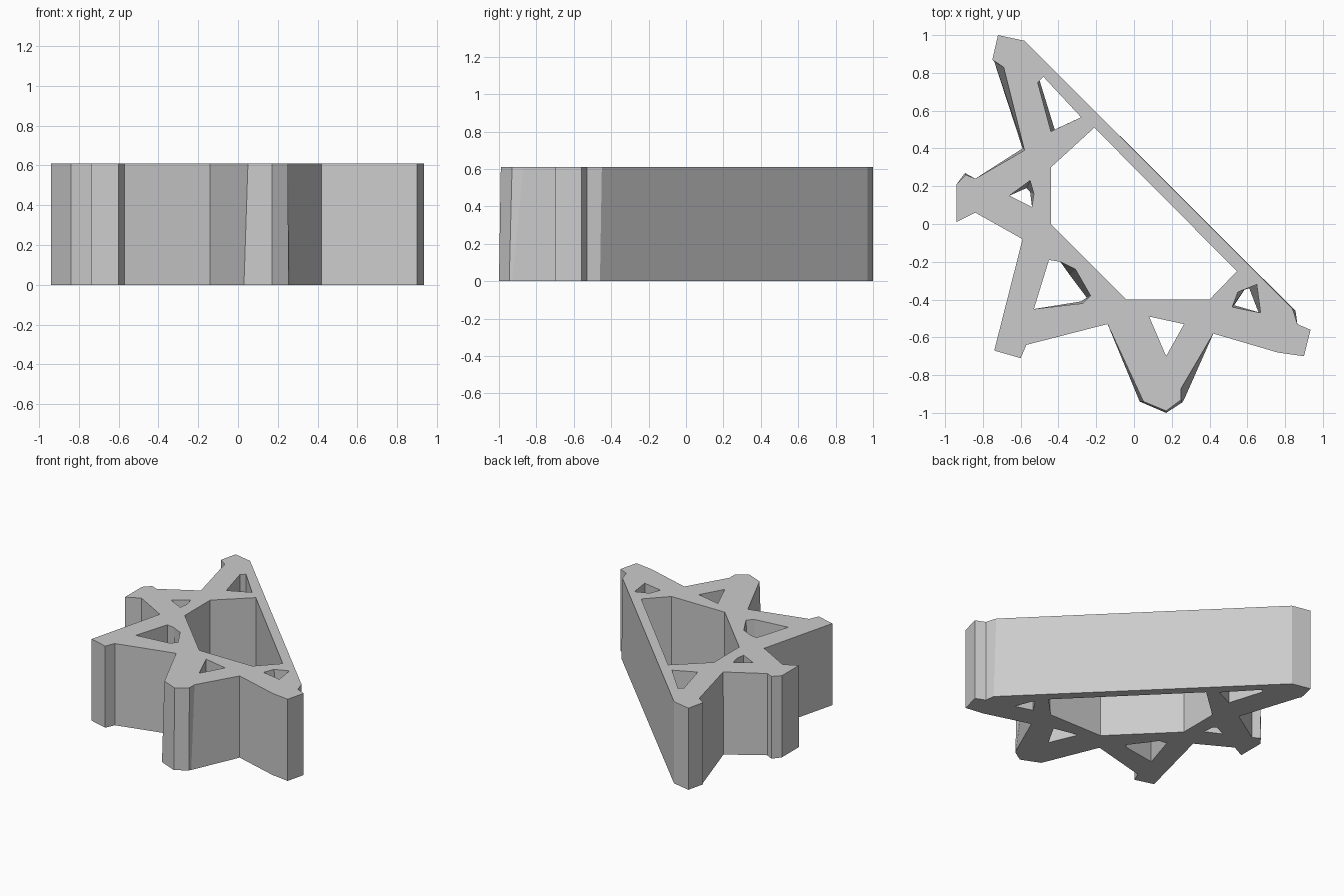
import bpy, bmesh

HEIGHT = 0.61

# Outer star-shaped outline, clockwise from the back tip (top face)
outline = [(-0.72, 1.0), (-0.58, 0.97), (0.84, -0.45), (0.865, -0.53), (0.935, -0.56),
           (0.90, -0.70), (0.76, -0.68), (0.42, -0.58), (0.25, -0.87), (0.25, -0.93),
           (0.17, -0.99), (0.05, -0.94), (-0.14, -0.53), (-0.22, -0.55), (-0.57, -0.64),
           (-0.60, -0.71), (-0.74, -0.67), (-0.59, -0.08), (-0.84, 0.06), (-0.94, 0.01),
           (-0.94, 0.21), (-0.89, 0.26), (-0.84, 0.24), (-0.58, 0.39), (-0.69, 0.83),
           (-0.75, 0.87)]
# Corners that sit elsewhere on the bottom face, where walls lean
outline_low = {2: (0.855, -0.46), 8: (0.265, -0.93), 9: (0.255, -0.945), 10: (0.17, -1.0),
               11: (0.03, -0.94), 21: (-0.895, 0.27), 23: (-0.59, 0.40), 24: (-0.74, 0.86)}

# Through holes: (top corners, moved bottom corners)
holes = [
    # large central opening
    ([(-0.21, 0.51), (0.545, -0.25), (0.40, -0.40), (-0.04, -0.40), (-0.44, 0.0), (-0.44, 0.30)], {}),
    # back arm
    ([(-0.51, 0.75), (-0.48, 0.78), (-0.28, 0.565), (-0.44, 0.49)], {0: (-0.50, 0.76), 3: (-0.42, 0.50)}),
    # left arm
    ([(-0.66, 0.15), (-0.55, 0.23), (-0.53, 0.16), (-0.54, 0.09)], {1: (-0.57, 0.19), 2: (-0.55, 0.17)}),
    # front left arm
    ([(-0.45, -0.19), (-0.39, -0.20), (-0.31, -0.24), (-0.23, -0.38), (-0.27, -0.42), (-0.53, -0.45)],
     {2: (-0.34, -0.27), 3: (-0.25, -0.39), 4: (-0.28, -0.41)}),
    # front arm
    ([(0.08, -0.49), (0.265, -0.53), (0.17, -0.70)], {}),
    # right arm
    ([(0.55, -0.36), (0.65, -0.32), (0.67, -0.47), (0.52, -0.44)],
     {0: (0.59, -0.34), 1: (0.61, -0.34), 2: (0.66, -0.47), 3: (0.53, -0.43)}),
]

grey = bpy.data.materials.new("light grey")
grey.diffuse_color = (0.6, 0.6, 0.6, 1)

bm = bmesh.new()


def ring(points, z):
    """Closed loop of edges at height z."""
    vs = [bm.verts.new((x, y, z)) for x, y in points]
    return vs, [bm.edges.new((vs[i - 1], vs[i])) for i in range(len(vs))]


# Walls of the body and of each hole
top_edges, low_edges = [], []
for pts, moved in [(outline, outline_low)] + holes:
    tv, te = ring(pts, HEIGHT)
    lv, le = ring([moved.get(i, p) for i, p in enumerate(pts)], 0)
    top_edges += te
    low_edges += le
    for i in range(len(pts)):
        bm.faces.new((tv[i - 1], tv[i], lv[i], lv[i - 1]))

# Flat top and bottom plates around the holes
for edges in (top_edges, low_edges):
    bmesh.ops.triangle_fill(bm, use_beauty=True, use_dissolve=False, edges=edges, normal=(0, 0, 1))
bmesh.ops.recalc_face_normals(bm, faces=bm.faces)

mesh = bpy.data.meshes.new("star_bracket")
bm.to_mesh(mesh)
bm.free()
mesh.materials.append(grey)
body = bpy.data.objects.new("star_bracket", mesh)
bpy.context.collection.objects.link(body)
